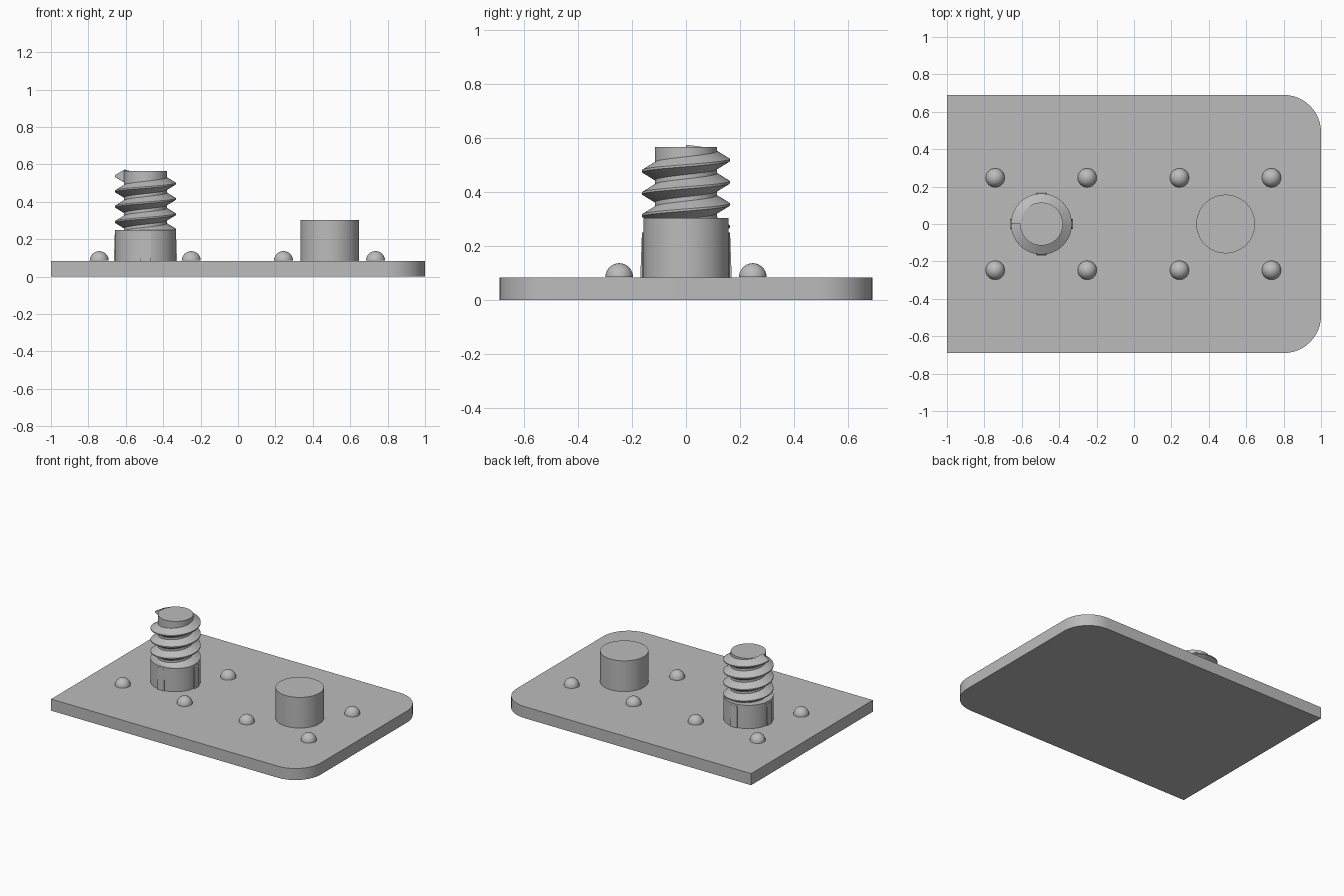
import bpy
import bmesh
from math import sin, cos, pi, tau, radians
from mathutils import Matrix, Vector

cube = bpy.data.objects.get("Cube")
if cube:
    bpy.data.objects.remove(cube, do_unlink=True)

grey = bpy.data.materials.new("plain grey")
grey.use_nodes = True
colour = (0.5, 0.5, 0.5, 1)
grey.diffuse_color = colour
grey.node_tree.nodes["Principled BSDF"].inputs["Base Color"].default_value = colour

PLATE_TOP = 0.083
SCREW_X = -0.495


def finish(name, bm, location=(0, 0, 0), angle=30):
    """Turn a bmesh into a shaded, coloured object."""
    bmesh.ops.recalc_face_normals(bm, faces=bm.faces)
    mesh = bpy.data.meshes.new(name)
    bm.to_mesh(mesh)
    bm.free()
    mesh.materials.append(grey)
    obj = bpy.data.objects.new(name, mesh)
    obj.location = location
    bpy.context.collection.objects.link(obj)
    bpy.ops.object.select_all(action="DESELECT")
    obj.select_set(True)
    bpy.context.view_layer.objects.active = obj
    bpy.ops.object.shade_smooth_by_angle(angle=radians(angle))
    return obj


def cylinder(name, x, radius, bottom, top):
    bm = bmesh.new()
    bmesh.ops.create_cone(bm, cap_ends=True, segments=64, radius1=radius,
                          radius2=radius, depth=top - bottom)
    return finish(name, bm, (x, 0, (bottom + top) / 2))


# Base plate, rounded on the two corners at its left end
bm = bmesh.new()
bmesh.ops.create_cube(bm, size=1)
bmesh.ops.scale(bm, vec=(2, 1.38, PLATE_TOP), verts=bm.verts)
corners = [e for e in bm.edges if all(v.co.x > 0 for v in e.verts)
           and abs(e.verts[0].co.z - e.verts[1].co.z) > 0.01]
bmesh.ops.bevel(bm, geom=corners, offset=0.2, segments=12, profile=0.5,
                affect="EDGES")
finish("base_plate", bm, (0, 0, PLATE_TOP / 2))

# Plain post, screw collar and screw core
cylinder("plain_post", 0.49, 0.157, PLATE_TOP, 0.303)
cylinder("screw_collar", SCREW_X, 0.163, PLATE_TOP, 0.25)
cylinder("screw_core", SCREW_X, 0.115, 0.25, 0.565)


def add_thread():
    """Sweep a pointed section up a right-handed helix ending at -x."""
    pitch, turns, steps = 0.082, 4, 64
    section = [(0.11, -0.036), (0.163, -0.004), (0.163, 0.004), (0.11, 0.036)]
    end_z = 0.538
    bm = bmesh.new()
    rings = []
    for i in range(turns * steps + 1):
        back = turns - i / steps
        a = pi - back * tau
        z = end_z - back * pitch
        rings.append([bm.verts.new((r * cos(a), r * sin(a), z + h))
                      for r, h in section])
    for low, high in zip(rings, rings[1:]):
        for j in range(4):
            k = (j + 1) % 4
            bm.faces.new((low[j], low[k], high[k], high[j]))
    bm.faces.new(rings[0])
    bm.faces.new(rings[-1])
    finish("screw_thread", bm, (SCREW_X, 0, 0), 20)


add_thread()

# Four tapered ribs around the collar, thicker at the foot
for i, side in enumerate(("left", "back", "right", "front")):
    bm = bmesh.new()
    bmesh.ops.create_cube(bm, size=1)
    for v in bm.verts:
        low = v.co.z < 0
        outer = 0.169 if low else 0.1635
        v.co = Vector((outer if v.co.x > 0 else 0.15, v.co.y * 0.052,
                       PLATE_TOP if low else 0.235))
    bmesh.ops.rotate(bm, verts=bm.verts, matrix=Matrix.Rotation(i * pi / 2, 3, "Z"))
    finish("collar_rib_" + side, bm, (SCREW_X, 0, 0))

# Two rows of domed studs
for row, y in (("front", -0.247), ("back", 0.247)):
    for n, x in enumerate((-0.742, -0.25, 0.243, 0.735)):
        bm = bmesh.new()
        bmesh.ops.create_uvsphere(bm, u_segments=32, v_segments=16, radius=0.051)
        below = [v for v in bm.verts if v.co.z < -0.001]
        bmesh.ops.delete(bm, geom=below, context="VERTS")
        finish(f"{row}_stud_{n + 1}", bm, (x, y, PLATE_TOP + 0.002))
